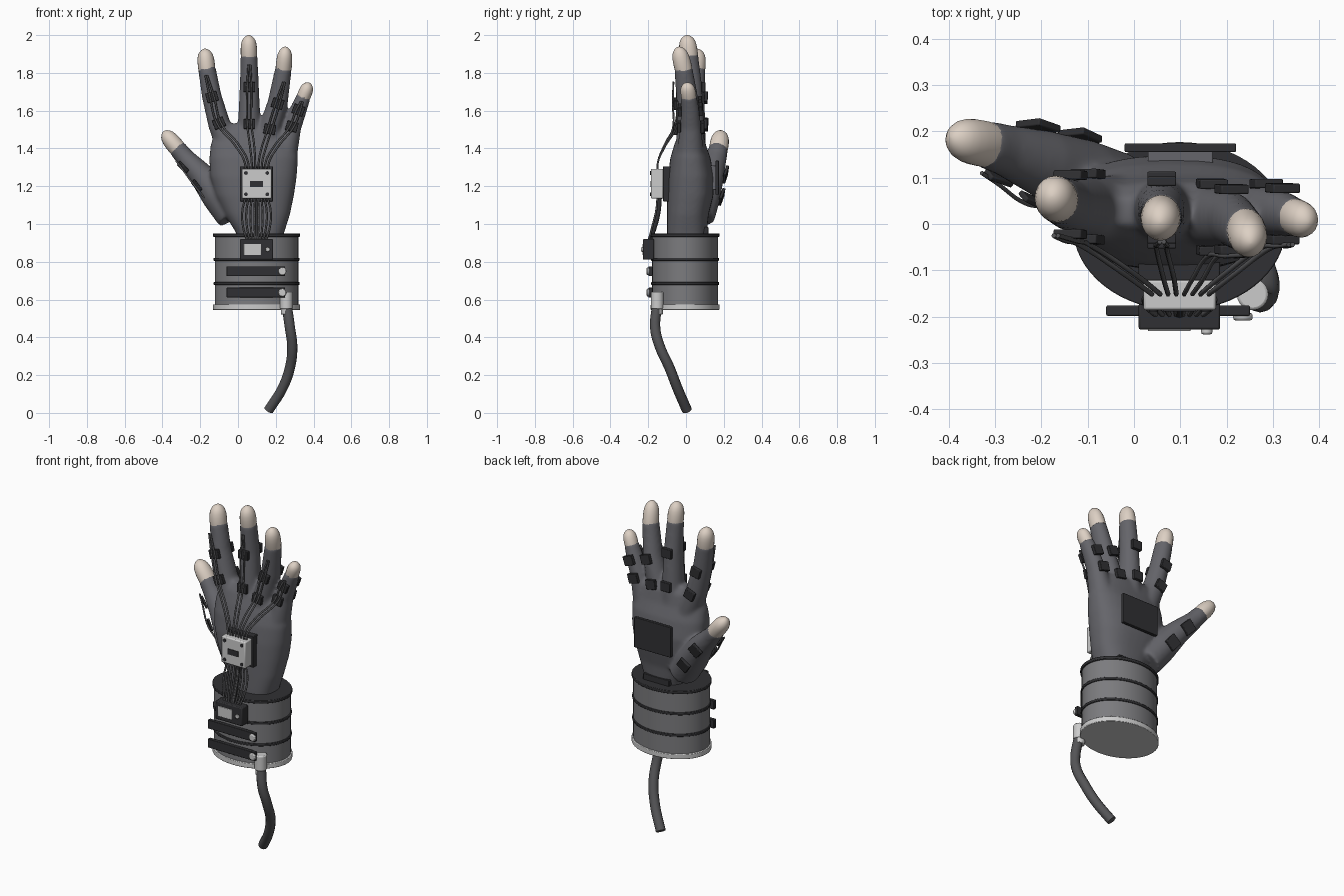
import bpy, bmesh, math
from mathutils import Vector, Matrix, Quaternion

if "Cube" in bpy.data.objects:
    bpy.data.objects.remove(bpy.data.objects["Cube"])

def material(name, *rgb):
    m = bpy.data.materials.new(name)
    m.diffuse_color = (*rgb, 1)
    m.use_nodes = True
    m.node_tree.nodes["Principled BSDF"].inputs["Base Color"].default_value = m.diffuse_color
    return m

GLOVE = material("glove_grey", .13, .13, .145)
CUFF = material("cuff_grey", .2, .2, .21)
BLACK = material("black", .03, .03, .033)
LIGHT = material("light_grey", .58, .58, .56)
SKIN = material("skin", .72, .63, .55)
WIRE = material("wire_grey", .09, .09, .095)
UP = Vector((0, 0, 1))

def finish(bm, name, mat, bevel=0, angle=40):
    bmesh.ops.recalc_face_normals(bm, faces=bm.faces)
    me = bpy.data.meshes.new(name)
    bm.to_mesh(me)
    bm.free()
    me.materials.append(mat)
    ob = bpy.data.objects.new(name, me)
    bpy.context.collection.objects.link(ob)
    if bevel:
        b = ob.modifiers.new("bevel", 'BEVEL')
        b.width, b.segments = bevel, 2
    bpy.ops.object.select_all(action='DESELECT')
    ob.select_set(True)
    bpy.context.view_layer.objects.active = ob
    bpy.ops.object.shade_smooth_by_angle(angle=math.radians(angle))
    return ob

def box(name, x, y, z, mat, bevel=.003):
    """Box from (min, max) ranges."""
    bm = bmesh.new()
    c = [(a + b) / 2 for a, b in (x, y, z)]
    s = [b - a for a, b in (x, y, z)]
    bmesh.ops.create_cube(bm, size=1, matrix=Matrix.Translation(c) @ Matrix.Diagonal((*s, 1)))
    return finish(bm, name, mat, bevel)

def cylinder(name, c, r, depth, mat, axis='Z', sy=1, n=24, bevel=0):
    bm = bmesh.new()
    rot = Matrix.Rotation(math.pi / 2, 4, 'X') if axis == 'Y' else Matrix()
    m = Matrix.Translation(c) @ Matrix.Diagonal((1, sy, 1, 1)) @ rot
    bmesh.ops.create_cone(bm, cap_ends=True, segments=n, radius1=r, radius2=r, depth=depth, matrix=m)
    return finish(bm, name, mat, bevel)

def wire(name, pts, r, mat):
    cu = bpy.data.curves.new(name, 'CURVE')
    cu.dimensions = '3D'
    cu.bevel_depth, cu.bevel_resolution, cu.resolution_u, cu.use_fill_caps = r, 4 if r > .01 else 1, 8, True
    sp = cu.splines.new('BEZIER')
    sp.bezier_points.add(len(pts) - 1)
    for p, co in zip(sp.bezier_points, pts):
        p.co = co
        p.handle_left_type = p.handle_right_type = 'AUTO'
    cu.materials.append(mat)
    ob = bpy.data.objects.new(name, cu)
    bpy.context.collection.objects.link(ob)

def loft(bm, rings):
    rows = [[bm.verts.new(p) for p in ring] for ring in rings]
    n = len(rows[0])
    for a, b in zip(rows, rows[1:]):
        for i in range(n):
            bm.faces.new((a[i], a[(i + 1) % n], b[(i + 1) % n], b[i]))
    bm.faces.new(rows[0])
    bm.faces.new(rows[-1])

def circle(c, d, r, n=20):
    q = UP.rotation_difference(d)
    return [Vector(c) + q @ Vector((r * math.cos(t), 1.1 * r * math.sin(t), 0))
            for t in (2 * math.pi * i / n for i in range(n))]

def tube(bm, path):
    pts = [Vector(p[:3]) for p in path]
    k = len(pts) - 1
    loft(bm, [circle(p, pts[min(i + 1, k)] - pts[max(i - 1, 0)], path[i][3]) for i, p in enumerate(pts)])

def at(path, z):
    """Centre, radius and direction of a finger at height z."""
    for a, b in zip(path, path[1:]):
        if z <= b[3 - 1] or b is path[-1]:
            p, q = Vector(a), Vector(b)
            v = p.lerp(q, (z - a[2]) / (b[2] - a[2]))
            return v.xyz, v.w, (q - p).xyz

# finger paths (x, y, z, radius), bare tip end, heights of the two sensor plates
FINGERS = {
    "index": ([(-.045, .03, 1.40, .07), (-.1, .037, 1.53, .059), (-.14, .042, 1.68, .052), (-.166, .053, 1.83, .047)],
              (-.177, .06, 1.928), (1.53, 1.67)),
    "middle": ([(.06, .03, 1.40, .07), (.06, .03, 1.53, .061), (.06, .03, 1.725, .051), (.058, .015, 1.90, .045)],
               (.056, .003, 2.0), (1.53, 1.725)),
    "ring": ([(.15, .02, 1.40, .066), (.168, .015, 1.505, .06), (.21, .01, 1.64, .054), (.242, -.015, 1.83, .044)],
             (.252, -.042, 1.938), (1.505, 1.64)),
    "little": ([(.245, .022, 1.36, .068), (.285, .025, 1.515, .051), (.32, .022, 1.605, .045), (.35, .014, 1.68, .038)],
               (.377, .003, 1.748), (1.515, 1.605)),
    "thumb": ([(-.03, .06, 1.04, .085), (-.11, .09, 1.15, .085), (-.195, .13, 1.26, .067), (-.28, .16, 1.35, .051),
               (-.325, .173, 1.405, .047)], (-.395, .187, 1.49), (1.17, 1.28)),
}

# glove: palm loft fused with the finger tubes
bm = bmesh.new()
palm = [(.88, .0, .23, -.095, .11), (.95, -.008, .243, -.1, .11), (1.05, -.07, .275, -.1, .12),
        (1.15, -.12, .296, -.1, .145), (1.25, -.148, .311, -.096, .148), (1.35, -.152, .318, -.083, .13),
        (1.42, -.145, .312, -.062, .105), (1.49, -.12, .27, -.035, .09), (1.53, -.08, .2, -.005, .06)]
rings = []
for z, x0, x1, y0, y1 in palm:
    ring = []
    for i in range(32):
        c, s = math.cos(i * math.pi / 16), math.sin(i * math.pi / 16)
        c, s = math.copysign(abs(c) ** .8, c), math.copysign(abs(s) ** .8, s)
        ring.append(((x0 + x1) / 2 + c * (x1 - x0) / 2, (y0 + y1) / 2 + s * (y1 - y0) / 2, z))
    rings.append(ring)
loft(bm, rings)
for path, _, _ in FINGERS.values():
    tube(bm, path)
glove = finish(bm, "glove", GLOVE, angle=180)
rm = glove.modifiers.new("fuse", 'REMESH')
rm.mode, rm.voxel_size, rm.use_smooth_shade = 'VOXEL', .009, True
sm = glove.modifiers.new("soften", 'SMOOTH')
sm.factor, sm.iterations = .5, 12

# bare fingertips
for name, (path, tip, _) in FINGERS.items():
    bm = bmesh.new()
    a, b, r = Vector(path[-1][:3]), Vector(tip), path[-1][3] - .001
    prof = [(-.15, .96), (0, .99), (.3, .98), (.52, .93), (.7, .82), (.84, .64), (.94, .4), (.985, .2), (1, .04)]
    loft(bm, [circle(a.lerp(b, t), b - a, r * k) for t, k in prof])
    finish(bm, name + "_fingertip", SKIN, angle=80)

# sensor plates on the back and palm side of each finger
def plate(name, path, z, ang, size=(.062, .02, .052)):
    c, r, d = at(path, z)
    q = UP.rotation_difference(d) @ Quaternion(UP, ang)
    p = c + q @ Vector((0, -(r * 1.1 + .006), 0))
    bm = bmesh.new()
    bmesh.ops.create_cube(bm, size=1, matrix=Matrix.LocRotScale(p, q, Vector(size)))
    finish(bm, name, BLACK, .003)
    return p + q @ Vector((0, -.012, 0))

for k, (name, (path, _, zs)) in enumerate(FINGERS.items()):
    thumb = name == "thumb"
    for z in zs:
        plate(name + "_palm_plate", path, z, math.pi, (.07, .016, .07) if thumb else (.062, .02, .055))
    if thumb:
        pts = [plate("thumb_side_plate", path, z, -math.pi / 4, (.03, .012, .07)) for z in (1.22, 1.32)]
        wire("thumb_wire", [pts[0] - Vector((-.05, 0, .06)), *pts, pts[1] + Vector((-.03, .02, .04))], .005, WIRE)
        continue
    lo, hi = (plate(name + "_back_plate", path, z, 0) for z in zs)
    end = hi + (hi - lo).normalized() * (.12 if name != "little" else .05)
    for s in (-1, 1):
        x = .1 + (k - 1.5) * .036 + s * .009
        off = Vector((s * .011, -.002, 0))
        start = Vector((x, -.15, 1.28))
        mid = start.lerp(lo + off, .5) + Vector(((x - lo.x) * .15, -.012, .01))
        wire(name + "_wire", [start, (x, -.15, 1.32), mid, lo + off, hi + off, end + off * .4], .0055, WIRE)

# hub box on the back of the hand
box("hub_base", (.01, .185), (-.122, -.08), (1.12, 1.305), BLACK)
box("hub_case", (.02, .177), (-.186, -.12), (1.135, 1.292), LIGHT, .006)
box("hub_label", (.063, .133), (-.189, -.18), (1.195, 1.228), BLACK, 0)
for x in (.042, .155):
    for z in (1.157, 1.27):
        cylinder("hub_screw", (x, -.186, z), .01, .008, BLACK, 'Y', n=12)

# cable bundle from the hub to the controller
for i in range(8):
    u = (i - 3.5) / 3.5
    wire("bundle_wire", [(.098 + u * .055, -.15, 1.15), (.098 + u * .075, -.158, 1.07),
                         (.098 + u * .07, -.18, .98), (.098 + u * .045, -.2, .9)], .0055, WIRE)
wire("bundle_core", [(.098, -.14, 1.15), (.098, -.15, 1.05), (.098, -.195, .9)], .013, BLACK)

# palm pad and wrist tab
box("palm_pad", (-.02, .22), (.155, .174), (1.155, 1.335), BLACK)
box("palm_pad_mount", (.03, .17), (.1, .16), (1.18, 1.31), GLOVE)
box("wrist_tab", (.03, .2), (.09, .118), (.945, .985), BLACK)

# cuff: stacked elliptical drums
def drum(name, z0, z1, r, mat, bevel=.003):
    cylinder(name, (.098, -.005, (z0 + z1) / 2), r, z1 - z0, mat, sy=.79, n=64, bevel=bevel)

drum("cuff_body", .56, .94, .221, CUFF)
drum("cuff_base_ring", .545, .575, .23, LIGHT)
drum("cuff_top_ring", .932, .95, .23, BLACK)
for z in (.685, .813):
    drum("cuff_band", z - .008, z + .008, .227, BLACK)

# closing straps with studs
for z in (.637, .75):
    box("cuff_strap", (-.06, .25), (-.198, -.176), (z - .026, z + .026), BLACK)
    cylinder("strap_stud", (.235, -.2, z), .021, .016, LIGHT, 'Y', bevel=.005)

# controller on the cuff
box("controller", (.01, .186), (-.228, -.17), (.812, .92), BLACK, .005)
box("controller_screen", (.03, .122), (-.231, -.22), (.835, .895), LIGHT, .002)
cylinder("controller_button", (.157, -.23, .865), .012, .016, LIGHT, 'Y', bevel=.004)

# cable plug and cable
cylinder("cable_plug", (.256, -.152, .595), .034, .09, LIGHT, bevel=.006)
cylinder("cable_plug_neck", (.256, -.152, .54), .029, .04, LIGHT, bevel=.004)
wire("cable", [(.258, -.153, .57), (.275, -.163, .45), (.287, -.14, .355), (.275, -.088, .24),
               (.235, -.045, .13), (.162, .005, .014)], .027, WIRE)
